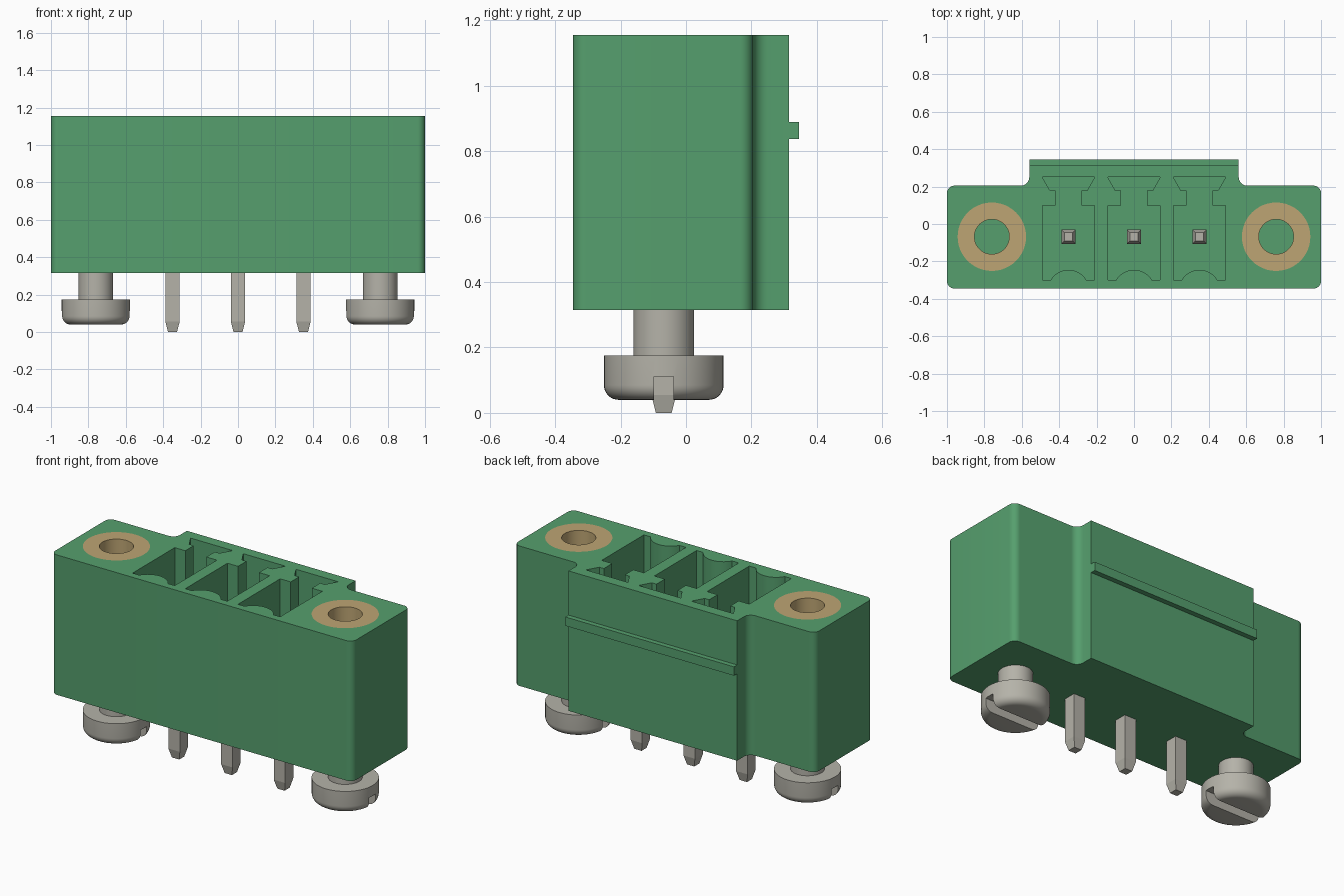
import bpy, bmesh
from math import sin, cos, radians, pi, sqrt

old = bpy.data.objects.get("Cube")
if old:
    bpy.data.objects.remove(old, do_unlink=True)


def material(name, rgb):
    m = bpy.data.materials.new(name)
    m.use_nodes = True
    m.diffuse_color = (*rgb, 1)
    m.node_tree.nodes["Principled BSDF"].inputs["Base Color"].default_value = (*rgb, 1)
    return m


GREEN = material("green_plastic", (0.092, 0.347, 0.155))
BRASS = material("brass", (0.51, 0.375, 0.172))
STEEL = material("steel", (0.46, 0.448, 0.395))

BOTTOM, TOP = 0.315, 1.155      # housing heights
AXIS_Y = -0.068                 # row of pins and screws
PITCH, SCREW_X = 0.35, 0.76


def finish(name, bm, mat):
    bmesh.ops.recalc_face_normals(bm, faces=bm.faces)
    me = bpy.data.meshes.new(name)
    bm.to_mesh(me)
    bm.free()
    me.materials.append(mat)
    ob = bpy.data.objects.new(name, me)
    bpy.context.collection.objects.link(ob)
    return ob


def arc(cx, cy, r, a0, a1, n=8):
    angles = [radians(a0 + (a1 - a0) * i / n) for i in range(n + 1)]
    return [(cx + r * cos(a), cy + r * sin(a)) for a in angles]


def mirrored(half):
    return half + [(-x, y) for x, y in reversed(half) if x > 1e-5]


def prism(name, outline, z0, z1, mat, dx=0):
    bm = bmesh.new()
    face = bm.faces.new([bm.verts.new((x + dx, y, z0)) for x, y in outline])
    out = bmesh.ops.extrude_face_region(bm, geom=[face])
    top = [g for g in out["geom"] if isinstance(g, bmesh.types.BMVert)]
    bmesh.ops.translate(bm, verts=top, vec=(0, 0, z1 - z0))
    return finish(name, bm, mat)


def box(name, hx, y0, y1, z0, z1, mat, dx=0):
    return prism(name, [(-hx, y0), (hx, y0), (hx, y1), (-hx, y1)], z0, z1, mat, dx)


def lathe(name, profile, x, mat, sides=48, closed=False, turn=0):
    """Revolve (radius, z) points around a vertical axis."""
    bm = bmesh.new()
    rings = [[bm.verts.new((x + r * cos(turn + 2 * pi * i / sides),
                            AXIS_Y + r * sin(turn + 2 * pi * i / sides), z))
              for i in range(sides)] for r, z in profile]
    pairs = list(zip(rings, rings[1:]))
    if closed:
        pairs.append((rings[-1], rings[0]))
    else:
        bm.faces.new(rings[0])
        bm.faces.new(rings[-1])
    for a, b in pairs:
        for i in range(sides):
            j = (i + 1) % sides
            bm.faces.new((a[i], a[j], b[j], b[i]))
    return finish(name, bm, mat)


def activate(ob):
    bpy.ops.object.select_all(action="DESELECT")
    ob.select_set(True)
    bpy.context.view_layer.objects.active = ob


def cut(ob, cutter):
    mod = ob.modifiers.new("cut", "BOOLEAN")
    mod.operation, mod.solver, mod.object = "DIFFERENCE", "EXACT", cutter
    activate(ob)
    bpy.ops.object.modifier_apply(modifier=mod.name)
    bpy.data.objects.remove(cutter, do_unlink=True)


def smooth(ob):
    activate(ob)
    bpy.ops.object.shade_smooth_by_angle(angle=radians(30))


# Housing with rounded ears and a filleted rear step
half = (arc(0.96, -0.305, 0.04, -90, 0) + arc(0.96, 0.165, 0.04, 0, 90)
        + arc(0.605, 0.25, 0.045, 270, 180) + [(0.56, 0.315)])
housing = prism("housing", mirrored(half), BOTTOM, TOP, GREEN)

# Keyed sockets: curved front rib, narrow neck, flared rear pocket
socket = mirrored(arc(0, -0.356, 0.111, 90, 30)
                  + [(0.14, -0.3), (0.14, 0.1), (0.07, 0.1),
                     (0.07, 0.18), (0.1, 0.18), (0.14, 0.25)])
for k in (-1, 0, 1):
    cut(housing, prism("socket_cutter", socket, 0.5, TOP + 0.1, GREEN, k * PITCH))

# Seats for the threaded inserts
SEAT = 0.6
for s in (-1, 1):
    cut(housing, lathe("seat_cutter", [(0.183, SEAT), (0.183, TOP + 0.1)],
                       s * SCREW_X, GREEN))
smooth(housing)

# Latch ridge across the back
box("latch_ridge", 0.56, 0.31, 0.345, 0.837, 0.89, GREEN)

# Threaded inserts and slotted screws
head = [(r, z) for r, z in arc(0.138, 0.085, 0.045, -90, 0)]
screw_profile = head + [(0.183, 0.175), (0.093, 0.175), (0.093, BOTTOM + 0.02)]
for s, side in ((-1, "right"), (1, "left")):
    x = s * SCREW_X
    insert = lathe(side + "_insert",
                   [(0.093, SEAT), (0.183, SEAT), (0.183, TOP), (0.093, TOP)],
                   x, BRASS, closed=True)
    smooth(insert)
    screw = lathe(side + "_screw", screw_profile, x, STEEL)
    cut(screw, box("slot_cutter", 0.3, AXIS_Y - 0.03, AXIS_Y + 0.03,
                   0, 0.112, STEEL, x))
    smooth(screw)

# Square contact pins, tapered at both ends
pin_profile = [(r * sqrt(2), z) for r, z in
               ((0.024, 0), (0.038, 0.055), (0.038, 0.88), (0.022, 0.93))]
for k, label in ((-1, "right"), (0, "middle"), (1, "left")):
    lathe(label + "_pin", pin_profile, k * PITCH, STEEL, sides=4, turn=pi / 4)
